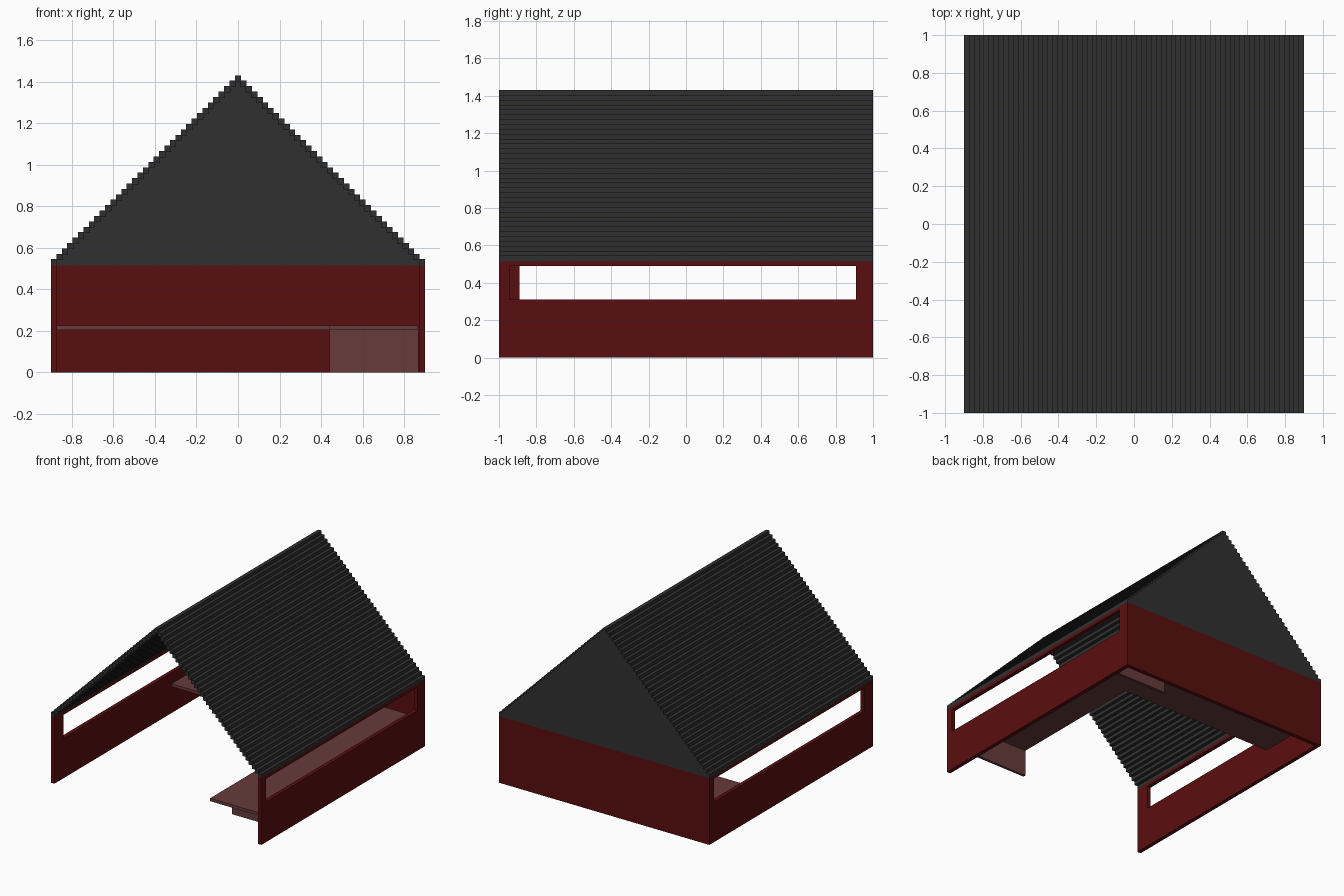
import bpy, bmesh

if "Cube" in bpy.data.objects:
    bpy.data.objects.remove(bpy.data.objects["Cube"])


def material(name, rgb):
    m = bpy.data.materials.new(name)
    m.diffuse_color = (*rgb, 1)
    m.use_nodes = True
    m.node_tree.nodes["Principled BSDF"].inputs["Base Color"].default_value = m.diffuse_color
    return m


RED = material("dark_red", (0.102, 0.0044, 0.0046))
GREY = material("charcoal", (0.030, 0.030, 0.030))
BROWN = material("dusty_brown", (0.135, 0.044, 0.043))


def finish(name, bm, mat):
    bmesh.ops.recalc_face_normals(bm, faces=bm.faces[:])
    me = bpy.data.meshes.new(name)
    bm.to_mesh(me)
    bm.free()
    if mat:
        me.materials.append(mat)
    ob = bpy.data.objects.new(name, me)
    bpy.context.collection.objects.link(ob)
    return ob


def add_box(bm, x0, x1, y0, y1, z0, z1):
    vs = bmesh.ops.create_cube(bm, size=1)["verts"]
    for v in vs:
        v.co = (x1 if v.co.x > 0 else x0,
                y1 if v.co.y > 0 else y0,
                z1 if v.co.z > 0 else z0)


def box(name, mat, *dims):
    bm = bmesh.new()
    add_box(bm, *dims)
    return finish(name, bm, mat)


def prism(name, mat, points, offset):
    bm = bmesh.new()
    face = bm.faces.new([bm.verts.new(p) for p in points])
    ext = bmesh.ops.extrude_face_region(bm, geom=[face], use_keep_orig=True)
    verts = [g for g in ext["geom"] if isinstance(g, bmesh.types.BMVert)]
    bmesh.ops.translate(bm, verts=verts, vec=offset)
    return finish(name, bm, mat)


T = 0.03        # wall and batten thickness
EAVE = 0.515    # top of the walls

# Side walls, each with a long window opening
for side, x0, x1, w0, w1 in (("right", 0.9 - T, 0.9, -0.945, 0.91),
                             ("left", -0.9, -0.9 + T, -0.89, 0.945)):
    wall = box(side + "_wall", RED, x0, x1, -1, 1 - T, 0, EAVE)
    cutter = box(side + "_window_cutter", None,
                 x0 - 0.1, x1 + 0.1, w0, w1, 0.31, 0.49)
    cutter.hide_render = True
    cutter.hide_viewport = True
    mod = wall.modifiers.new("window", "BOOLEAN")
    mod.operation = "DIFFERENCE"
    mod.solver = "EXACT"
    mod.object = cutter

# Back wall and gable
box("back_wall", RED, -0.9, 0.9, 1 - T, 1, 0, EAVE)
prism("back_gable", GREY,
      [(-0.9, 1 - T, EAVE), (0.9, 1 - T, EAVE), (0, 1 - T, 1.415)], (0, T, 0))

# Stepped roof: square battens climbing both slopes to the ridge
STEPS = 34
RUN = 0.9 - T / 2
bm = bmesh.new()
for i in range(STEPS + 1):
    d = RUN * i / STEPS
    x, z = RUN - d, EAVE + T / 2 + d
    for cx in ((x, -x) if i < STEPS else (0,)):
        add_box(bm, cx - T / 2, cx + T / 2, -1, 1, z - T / 2, z + T / 2)
finish("roof_battens", bm, GREY)

# L-shaped counter along the right and back walls
prism("counter_top", BROWN,
      [(x, y, 0.204) for x, y in ((0.44, -0.97), (0.865, -0.97), (0.865, 0.97),
                                  (-0.87, 0.97), (-0.87, 0.43), (0.44, 0.43))],
      (0, 0, 0.022))

# Counter support panels
for name, y in (("front_counter_support", -0.69), ("back_counter_support", 0.855)):
    box(name, BROWN, 0.44, 0.868, y - 0.01, y + 0.01, 0, 0.204)
